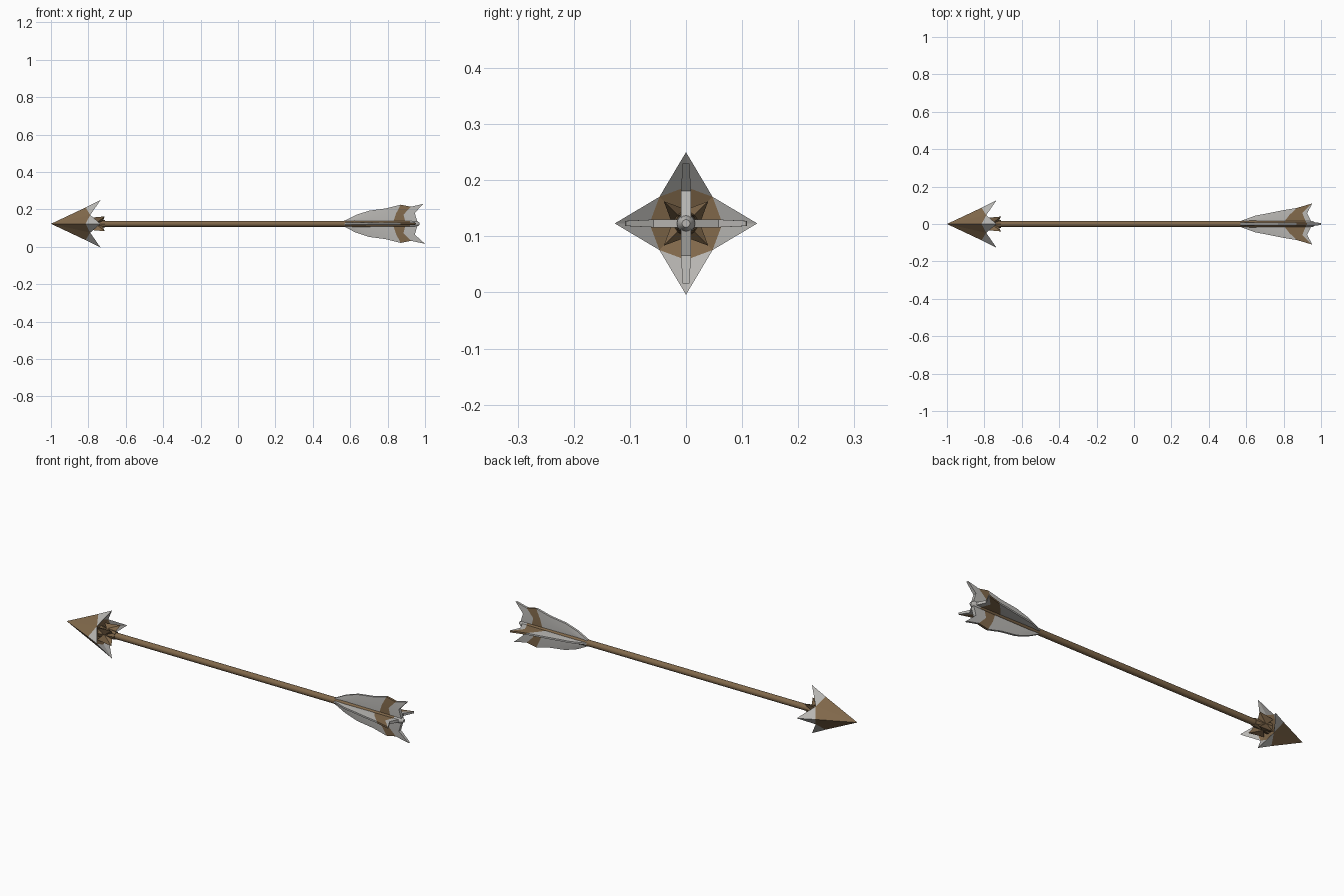
import bpy, bmesh, math
from mathutils import Matrix, Vector

if "Cube" in bpy.data.objects:
    bpy.data.objects.remove(bpy.data.objects["Cube"])

ZC = 0.123  # height of the arrow axis

def material(name, rgb):
    m = bpy.data.materials.new(name)
    m.diffuse_color = (*rgb, 1)
    m.use_nodes = True
    m.node_tree.nodes["Principled BSDF"].inputs["Base Color"].default_value = m.diffuse_color
    return m

BROWN = material("wood brown", (0.22, 0.14, 0.07))
WHITE = material("pale grey", (0.48, 0.47, 0.45))

def finish(bm, name, smooth=None):
    bmesh.ops.remove_doubles(bm, verts=bm.verts, dist=1e-5)
    bmesh.ops.recalc_face_normals(bm, faces=bm.faces)
    me = bpy.data.meshes.new(name)
    bm.to_mesh(me)
    bm.free()
    ob = bpy.data.objects.new(name, me)
    bpy.context.collection.objects.link(ob)
    ob.location.z = ZC
    me.materials.append(BROWN)
    me.materials.append(WHITE)
    if smooth:
        bpy.ops.object.select_all(action='DESELECT')
        ob.select_set(True)
        bpy.context.view_layer.objects.active = ob
        bpy.ops.object.shade_smooth_by_angle(angle=math.radians(smooth))
    return ob

def polar(x, r, a):
    return Vector((x, r * math.cos(a), r * math.sin(a)))

def lathe(name, profile, n=16, white_from=9):
    bm = bmesh.new()
    rings = [[bm.verts.new(polar(x, r, 2 * math.pi * i / n)) for i in range(n)] for x, r in profile]
    for a, b in zip(rings, rings[1:]):
        for i in range(n):
            f = bm.faces.new((a[i], a[(i + 1) % n], b[(i + 1) % n], b[i]))
            f.material_index = int(f.calc_center_median().x > white_from)
    bm.faces.new(rings[0])
    bm.faces.new(rings[-1]).material_index = int(profile[-1][0] > white_from)
    return finish(bm, name, 40)

# shaft with a pale nock at the tail
lathe("shaft", [(-0.88, 0.016), (0.56, 0.016), (0.62, 0.019), (0.92, 0.017),
                (0.955, 0.016), (0.97, 0.007)], white_from=0.9)

# four-barbed head: pyramid with notches between pale barb tips
bm = bmesh.new()
def tri(pts, mat):
    bm.faces.new([bm.verts.new(p) for p in pts]).material_index = mat
tip, core = Vector((-1, 0, 0)), Vector((-0.81, 0, 0))
for k in range(4):
    a = k * math.pi / 2
    split = polar(-0.815, 0.087, a)
    barb = polar(-0.735, 0.127, a)
    inner = polar(-0.785, 0.065, a)
    for s in (-1, 1):
        valley = polar(-0.79, 0.067, a + s * math.pi / 4)
        tri((tip, split, valley), 0)
        tri((split, barb, valley), 1)
        tri((barb, valley, inner), 1)
        tri((valley, core, inner), 0)
finish(bm, "arrowhead")

# small prongs behind the head, on the diagonals
bm = bmesh.new()
for k in range(4):
    a = math.pi / 4 + k * math.pi / 2
    ring = [polar(-0.80, 0.045, a), polar(-0.765, 0.024, a - 0.9),
            polar(-0.725, 0.014, a), polar(-0.765, 0.024, a + 0.9)]
    end = polar(-0.712, 0.056, a)
    for i in range(4):
        tri((ring[i], ring[(i + 1) % 4], end), 0)
    bm.faces.new([bm.verts.new(p) for p in ring])
finish(bm, "head_prongs")
lathe("head_socket", [(-0.82, 0.03), (-0.75, 0.024), (-0.71, 0.02)], 8)

# feather vanes: each column is root x, middle x, outer x, outer radius
TALL = [(0.57, 0.57, 0.57, 0.016), (0.60, 0.615, 0.63, 0.047), (0.66, 0.68, 0.70, 0.07),
        (0.75, 0.77, 0.79, 0.082), (0.83, 0.845, 0.87, 0.102), (0.895, 0.885, 0.925, 0.091),
        (0.96, 0.945, 0.99, 0.107)]
WIDE = [(0.57, 0.57, 0.57, 0.016), (0.60, 0.625, 0.65, 0.045), (0.68, 0.70, 0.72, 0.058),
        (0.76, 0.78, 0.80, 0.074), (0.80, 0.83, 0.87, 0.086), (0.92, 0.90, 0.95, 0.109),
        (0.95, 0.925, 0.952, 0.107)]

def vane(name, cols, angle, thick, band):
    bm = bmesh.new()
    grids = []
    for s in (-1, 1):
        g = []
        for xr, xm, xo, r in cols:
            g.append([bm.verts.new((xr, s * thick, 0.008)),
                      bm.verts.new((xm, s * thick, 0.008 + (r - 0.008) * 0.5)),
                      bm.verts.new((xo, s * thick * 0.65, r))])
        grids.append(g)
    A, B = grids
    n = len(cols)
    for i in range(n - 1):
        m = 0 if i in band else 1
        for g in grids:
            for j in (0, 1):
                bm.faces.new((g[i][j], g[i + 1][j], g[i + 1][j + 1], g[i][j + 1])).material_index = m
        for j in (0, 2):
            bm.faces.new((A[i][j], A[i + 1][j], B[i + 1][j], B[i][j])).material_index = m
    for i in (0, n - 1):
        for j in (0, 1):
            bm.faces.new((A[i][j], A[i][j + 1], B[i][j + 1], B[i][j])).material_index = 1
    bmesh.ops.transform(bm, matrix=Matrix.Rotation(angle, 4, 'X'), verts=bm.verts)
    finish(bm, name, 30)

vane("vane_top", TALL, 0, 0.009, (4,))
vane("vane_bottom", [(a, b, c + (0.01 if c > 0.98 else 0), r) for a, b, c, r in TALL], math.pi, 0.009, (4,))
vane("vane_back", WIDE, -math.pi / 2, 0.007, (4,))
vane("vane_front", WIDE, math.pi / 2, 0.007, (4,))
